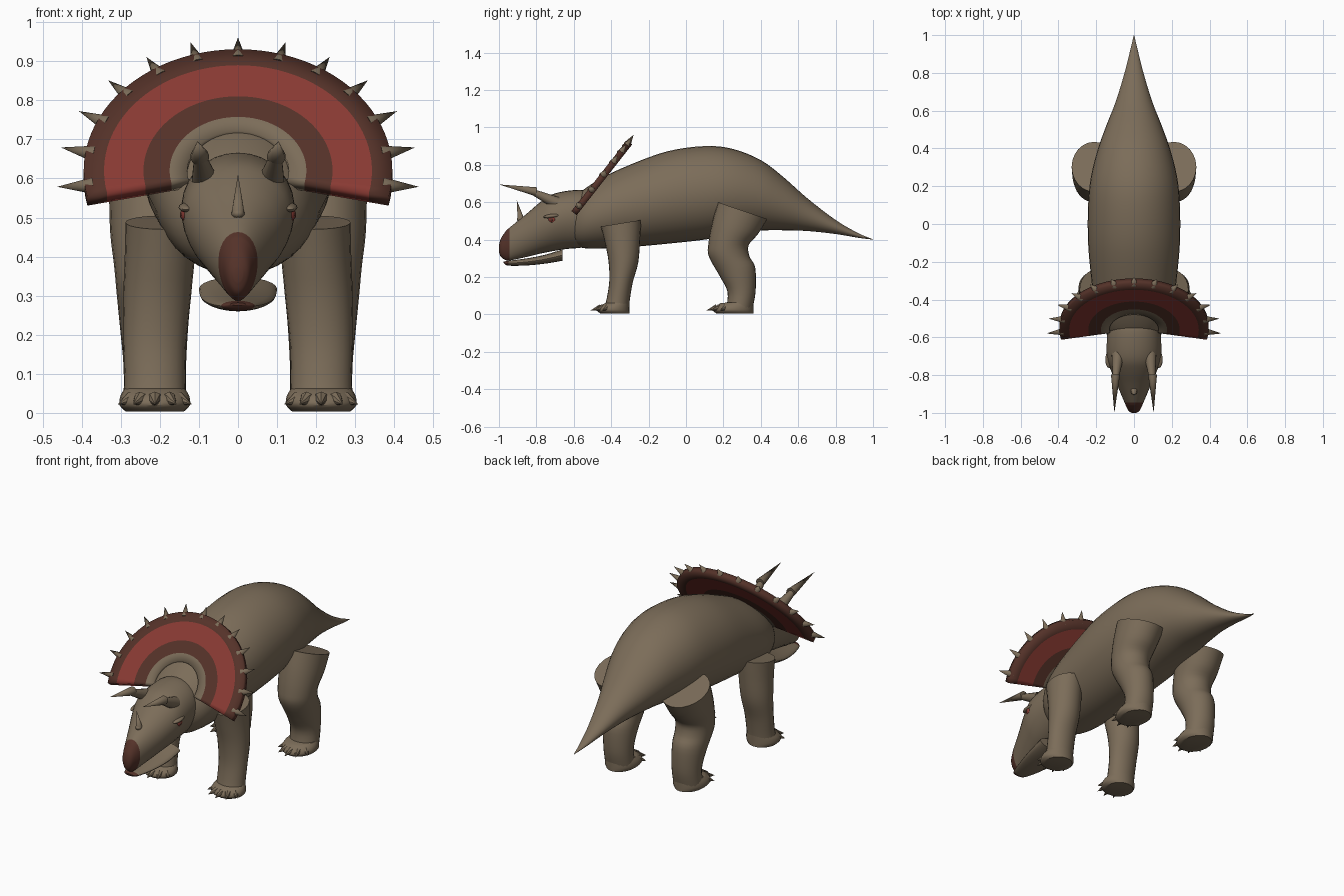
import bpy, bmesh, math
from mathutils import Vector, Matrix

if "Cube" in bpy.data.objects:
    bpy.data.objects.remove(bpy.data.objects["Cube"])


def material(name, rgb):
    m = bpy.data.materials.new(name)
    m.diffuse_color = (*rgb, 1)
    m.use_nodes = True
    m.node_tree.nodes["Principled BSDF"].inputs["Base Color"].default_value = m.diffuse_color
    return m


HIDE = material("tan hide", (0.200, 0.152, 0.100))
BROWN = material("dark brown", (0.090, 0.032, 0.022))
RED = material("brick red", (0.250, 0.042, 0.033))


def finish(bm, name, mats, fix=True):
    if fix:
        bmesh.ops.recalc_face_normals(bm, faces=bm.faces)
    me = bpy.data.meshes.new(name)
    bm.to_mesh(me)
    bm.free()
    for m in mats:
        me.materials.append(m)
    ob = bpy.data.objects.new(name, me)
    bpy.context.collection.objects.link(ob)
    return ob


def smooth_rings(rings, steps):
    """Catmull-Rom interpolation between sparse rings."""
    out = []
    for i in range(len(rings) - 1):
        p = [rings[max(i - 1, 0)], rings[i], rings[i + 1], rings[min(i + 2, len(rings) - 1)]]
        for s in range(steps):
            t = s / steps
            out.append([0.5 * (2 * b + (c - a) * t + (2 * a - 5 * b + 4 * c - d) * t * t
                               + (3 * b - a - 3 * c + d) * t ** 3) for a, b, c, d in zip(*p)])
    return out + [list(rings[-1])]


def loft(name, rings, n=28, steps=4, skew=0.0, beak_y=None):
    """Ring = (y0, z0, y1, z1, centre x, half width); the two points span it in the side plane."""
    bm = bmesh.new()
    loops = []
    for y0, z0, y1, z1, cx, rx in smooth_rings(rings, steps):
        loop = []
        for k in range(n):
            a = math.tau * k / n
            f = 0.5 + 0.5 * math.sin(a)
            w = rx * math.cos(a) * (1 + skew * math.sin(a))
            loop.append(bm.verts.new((cx + w, y0 + (y1 - y0) * f, z0 + (z1 - z0) * f)))
        loops.append(loop)
    for p, q in zip(loops, loops[1:]):
        for k in range(n):
            j = (k + 1) % n
            bm.faces.new((p[k], p[j], q[j], q[k]))
    bm.faces.new(loops[0])
    bm.faces.new(loops[-1])
    if beak_y is not None:
        for f in bm.faces:
            f.material_index = int(f.calc_center_median().y < beak_y)
    return finish(bm, name, [HIDE, BROWN])


def cone(name, base, tip, r, r_tip=0.0, n=10):
    base, tip = Vector(base), Vector(tip)
    d = tip - base
    bm = bmesh.new()
    bmesh.ops.create_cone(bm, cap_ends=True, segments=n, radius1=r, radius2=r_tip, depth=d.length,
                          matrix=Matrix.Translation((base + tip) / 2)
                          @ d.to_track_quat('Z', 'Y').to_matrix().to_4x4())
    return finish(bm, name, [HIDE])


def ball(name, centre, radii, mat, tilt=0.0):
    bm = bmesh.new()
    bmesh.ops.create_uvsphere(bm, u_segments=16, v_segments=10, radius=1,
                              matrix=Matrix.Translation(centre) @ Matrix.Rotation(tilt, 4, 'X')
                              @ Matrix.Diagonal((*radii, 1)))
    return finish(bm, name, [mat])


def upright(stations):
    return [(y, lo, y, hi, 0, w) for y, lo, hi, w in stations]


# Body and tail: y, bottom, top, half width
loft("body", upright([
    (-0.62, 0.38, 0.60, 0.11), (-0.55, 0.355, 0.665, 0.17), (-0.45, 0.352, 0.73, 0.205),
    (-0.30, 0.36, 0.80, 0.225), (-0.10, 0.378, 0.872, 0.243), (0.10, 0.40, 0.90, 0.243),
    (0.25, 0.428, 0.885, 0.228), (0.40, 0.448, 0.825, 0.19), (0.52, 0.45, 0.735, 0.147),
    (0.65, 0.446, 0.62, 0.096), (0.80, 0.43, 0.505, 0.05), (0.92, 0.41, 0.435, 0.02),
    (1.0, 0.40, 0.402, 0.001)]), n=36)

# Head with beak, and lower jaw
loft("head", upright([
    (-1.0, 0.335, 0.37, 0.012), (-0.99, 0.308, 0.405, 0.028), (-0.965, 0.291, 0.443, 0.041),
    (-0.945, 0.288, 0.463, 0.05), (-0.85, 0.308, 0.54, 0.09), (-0.78, 0.325, 0.60, 0.12),
    (-0.72, 0.337, 0.64, 0.14), (-0.64, 0.35, 0.66, 0.144), (-0.55, 0.36, 0.665, 0.135),
    (-0.50, 0.40, 0.64, 0.10)]), n=32, skew=0.12, beak_y=-0.945)
loft("lower_jaw", upright([
    (-0.975, 0.275, 0.282, 0.018), (-0.95, 0.261, 0.287, 0.043), (-0.85, 0.262, 0.30, 0.075),
    (-0.75, 0.272, 0.32, 0.095), (-0.66, 0.287, 0.348, 0.10)]), n=24, beak_y=-0.95)

# Frill: banded fan, tilted back
CENTRE = Vector((0, -0.56, 0.62))
UP = Vector((0, 0.617, 0.787))
BACK = Vector((0, 0.787, -0.617))


def frill_point(r, deg, depth=0.0):
    a = math.radians(deg)
    return CENTRE + Vector((r * math.cos(a), 0, 0)) + UP * r * math.sin(a) + BACK * depth


bm = bmesh.new()
radii = (0.13, 0.175, 0.242, 0.343, 0.395)
arcs = [-12.5 + 205 * i / 48 for i in range(49)]
grid = [[bm.verts.new(frill_point(r, a)) for a in arcs] for r in radii]
for i in range(4):
    for j in range(48):
        f = bm.faces.new((grid[i][j], grid[i + 1][j], grid[i + 1][j + 1], grid[i][j + 1]))
        f.material_index = (0, 1, 2, 1)[i]
frill = finish(bm, "frill", [HIDE, BROWN, RED], fix=False)
solid = frill.modifiers.new("thickness", 'SOLIDIFY')
solid.thickness = 0.036
solid.offset = -1

# Spikes round the frill rim
for i in range(13):
    a = -5.5 + 191 * i / 12
    reach = 0.465 - 0.024 * math.sin(math.radians(max(0, min(180, a))))
    cone("frill_spike", frill_point(0.375, a, 0.016), frill_point(reach, a, 0.01), 0.021)

# Nose horn
cone("nose_horn", (0, -0.88, 0.495), (0, -0.905, 0.612), 0.02)
ball("nose_horn_base", (0, -0.885, 0.51), (0.017, 0.02, 0.014), HIDE)

# Leg rings: front y, z, back y, z, centre x, half width
FRONT_LEG = [(-0.455, 0.47, -0.24, 0.505, 0.195, 0.093), (-0.435, 0.39, -0.245, 0.41, 0.20, 0.09),
             (-0.415, 0.29, -0.255, 0.28, 0.208, 0.086), (-0.41, 0.18, -0.285, 0.17, 0.213, 0.08),
             (-0.425, 0.08, -0.30, 0.08, 0.213, 0.078), (-0.44, 0.03, -0.305, 0.03, 0.213, 0.08)]
HIND_LEG = [(0.17, 0.60, 0.435, 0.51, 0.21, 0.12), (0.14, 0.49, 0.385, 0.43, 0.215, 0.112),
            (0.12, 0.38, 0.335, 0.37, 0.215, 0.102), (0.122, 0.31, 0.34, 0.31, 0.215, 0.096),
            (0.18, 0.205, 0.37, 0.25, 0.215, 0.088), (0.222, 0.12, 0.372, 0.12, 0.213, 0.08),
            (0.215, 0.03, 0.355, 0.03, 0.213, 0.08)]


def mirrored(rings, s):
    return [(*r[:4], r[4] * s, r[5]) for r in rings]


for s in (1, -1):
    # Legs, feet and claws
    for label, rings, toe, heel in (("front", FRONT_LEG, -0.475, -0.302),
                                    ("hind", HIND_LEG, 0.145, 0.36)):
        loft(label + "_leg", mirrored(rings, s), n=24)
        foot = [(toe + 0.02, 0.004, heel, 0.004, 0.213, 0.075), (toe, 0.02, heel, 0.02, 0.213, 0.09),
                (toe + 0.01, 0.042, heel, 0.045, 0.213, 0.088),
                (toe + 0.045, 0.062, heel, 0.066, 0.213, 0.076)]
        loft(label + "_foot", mirrored(foot, s), n=24, steps=3)
        mid, half = (toe + heel) / 2, (heel - toe) / 2
        for deg in (-62, -31, 0, 31, 62):
            sx, cy = math.sin(math.radians(deg)), math.cos(math.radians(deg))
            cone(label + "_claw", (s * 0.213 + 0.07 * sx, mid - (half - 0.02) * cy, 0.036),
                 (s * 0.213 + 0.107 * sx, mid - (half + 0.035) * cy, 0.022), 0.019, n=8)

    # Brow horns: stem, then a wider cone
    cone("brow_stem", (s * 0.085, -0.69, 0.595), (s * 0.098, -0.83, 0.66), 0.034, 0.014, 14)
    cone("brow_horn", (s * 0.098, -0.80, 0.656), (s * 0.104, -1.0, 0.695), 0.024, n=14)

    # Eyes
    ball("eye", (s * 0.131, -0.715, 0.508), (0.016, 0.022, 0.02), RED)
    ball("pupil", (s * 0.143, -0.718, 0.507), (0.006, 0.008, 0.01), BROWN)
    ball("eyelid", (s * 0.132, -0.718, 0.526), (0.02, 0.045, 0.011), HIDE, 0.12)

bpy.ops.object.select_all(action='SELECT')
bpy.context.view_layer.objects.active = frill
bpy.ops.object.shade_smooth_by_angle(angle=math.radians(40))
